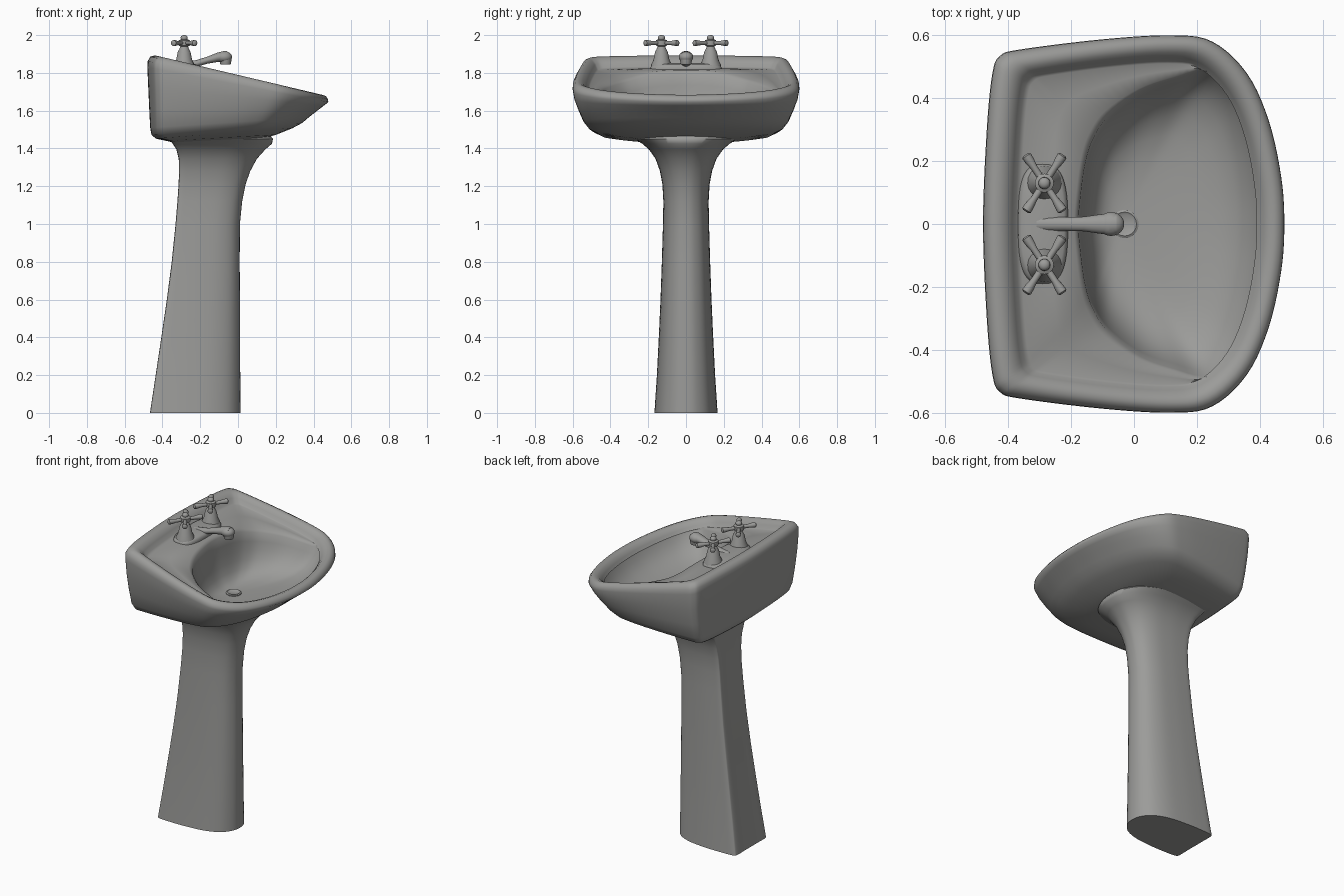
import bpy, bmesh, math
from mathutils import Vector

if "Cube" in bpy.data.objects:
    bpy.data.objects.remove(bpy.data.objects["Cube"])

mat = bpy.data.materials.new("grey_ceramic")
mat.diffuse_color = (0.33, 0.33, 0.32, 1)
mat.use_nodes = True
mat.node_tree.nodes["Principled BSDF"].inputs["Base Color"].default_value = mat.diffuse_color


def finish(ob, angle=50):
    ob.data.materials.append(mat)
    bpy.ops.object.select_all(action='DESELECT')
    ob.select_set(True)
    bpy.context.view_layer.objects.active = ob
    bpy.ops.object.shade_smooth_by_angle(angle=math.radians(angle))


def loft(name, rings, angle=50):
    """Skin a stack of equal-length rings and cap both ends."""
    bm = bmesh.new()
    vs = [[bm.verts.new(p) for p in r] for r in rings]
    n = len(vs[0])
    for a, b in zip(vs, vs[1:]):
        for i in range(n):
            j = (i + 1) % n
            bm.faces.new((a[i], a[j], b[j], b[i]))
    bm.faces.new(vs[0])
    bm.faces.new(vs[-1])
    bmesh.ops.recalc_face_normals(bm, faces=bm.faces)
    me = bpy.data.meshes.new(name)
    bm.to_mesh(me)
    bm.free()
    ob = bpy.data.objects.new(name, me)
    bpy.context.collection.objects.link(ob)
    finish(ob, angle)
    return ob


def outline(half, k=5):
    """Mirror half an outline in y and round it with a closed spline."""
    p = [Vector(q) for q in half]
    p += [Vector((q.x, -q.y)) for q in p[-2:0:-1]]
    out, n = [], len(p)
    for i in range(n):
        a, b, c, d = (p[(i + o) % n] for o in (-1, 0, 1, 2))
        for s in range(k):
            t = s / k
            out.append(0.5 * (2*b + (c-a)*t + (2*a-5*b+4*c-d)*t*t + (3*b-a-3*c+d)*t**3))
    return out


def tube(name, prof, origin, axis=(0, 0, 1), n=20):
    """Turned part: profile of (distance, radius) along an axis."""
    q = Vector((0, 0, 1)).rotation_difference(Vector(axis))
    o = Vector(origin)
    return loft(name, [[o + q @ Vector((r*math.cos(2*math.pi*i/n), r*math.sin(2*math.pi*i/n), h))
                        for i in range(n)] for h, r in prof])


# basin: outer shell, rolled rim, tap deck and bowl in one skin
rim = outline([(.48, 0), (.47, .15), (.43, .33), (.36, .48), (.25, .58), (.12, .60),
               (-.1, .587), (-.36, .555), (-.425, .535), (-.45, .48), (-.468, .3), (-.48, 0)])
bowl = outline([(.40, 0), (.393, .13), (.365, .28), (.315, .41), (.235, .485), (.13, .465),
                (.02, .425), (-.08, .35), (-.13, .275), (-.155, .2), (-.17, .1), (-.178, 0)])


def rim_ring(x0, x1, ys, z0, z1):
    r = []
    for p in rim:
        t = (p.x + .48) / .96
        r.append(Vector((x0 + (x1-x0)*t, p.y*ys, z0 + (z1-z0)*t)))
    return r


rings = [rim_ring(*a) for a in [
    (-.31, .12, .30, 1.425, 1.45), (-.38, .20, .60, 1.44, 1.472), (-.435, .29, .78, 1.452, 1.508),
    (-.458, .34, .86, 1.472, 1.535), (-.465, .375, .905, 1.51, 1.565), (-.47, .42, .95, 1.61, 1.60),
    (-.475, .455, .985, 1.72, 1.627), (-.48, .478, 1.0, 1.83, 1.645), (-.478, .477, .997, 1.862, 1.66),
    (-.465, .465, .975, 1.886, 1.677), (-.44, .445, .945, 1.893, 1.684), (-.41, .42, .91, 1.885, 1.676),
    (-.388, .402, .88, 1.86, 1.657), (-.375, .395, .862, 1.835, 1.645), (-.36, .39, .85, 1.826, 1.64)]]


def edge_z(p):
    bump = .035 * math.exp(-(p.y/.26)**4) if p.x < 0 else 0
    return 1.825 - .245*(p.x + .365) + bump


foot = rings[-1]
edge = [Vector((p.x, p.y, edge_z(p))) for p in bowl]
rings.append([f.lerp(e, .5) + Vector((0, 0, .006)) for f, e in zip(foot, edge)])
rings.append([f.lerp(e, .93) for f, e in zip(foot, edge)])
for s, f in [(.99, .05), (.95, .25), (.90, .44), (.83, .62), (.72, .79), (.58, .90), (.42, .96), (.25, .99), (.1, 1)]:
    rings.append([Vector((-.04 + (e.x+.04)*s, e.y*s, e.z + (1.5-e.z)*f)) for e in edge])
loft("basin", rings, 75)

# drain in the bowl floor
tube("drain", [(0, .045), (.008, .045), (.012, .038), (.007, .03)], (-.03, 0, 1.497))

# pedestal: flat back, rounded front
plan = outline([(1, 0), (.95, .35), (.74, .7), (.35, .92), (-.2, 1), (-.7, 1),
                (-.94, .97), (-1, .86), (-1, .4), (-1, 0)])
levels = [(-.465, .013, .166, 0), (-.435, .012, .153, .2), (-.405, .011, .143, .4), (-.376, .01, .134, .6),
          (-.35, .009, .127, .8), (-.33, .01, .121, 1.0), (-.32, .022, .119, 1.12), (-.314, .04, .124, 1.21),
          (-.311, .065, .137, 1.28), (-.313, .10, .16, 1.345), (-.325, .145, .195, 1.395),
          (-.345, .18, .23, 1.425), (-.36, .185, .27, 1.45), (-.34, .17, .25, 1.47)]
loft("pedestal", [[((a+b)/2 + p.x*(b-a)/2, p.y*w, z) for p in plan] for a, b, w, z in levels], 60)

# tap base plate
oval = [(math.copysign(abs(math.cos(a))**.7, math.cos(a)), math.copysign(abs(math.sin(a))**.7, math.sin(a)))
        for a in [2*math.pi*i/48 for i in range(48)]]
loft("tap_plate", [[(-.29 + u*.08*s, v*.19*s, z) for u, v in oval]
                   for s, z in [(1, 1.79), (1, 1.825), (.96, 1.838), (.85, 1.846), (.5, 1.852)]])

# two taps with cross handles
for side, sy in (("left", -1), ("right", 1)):
    c = Vector((-.285, .13*sy, 0))
    tube(side + "_tap_stem", [(1.82, .058), (1.845, .054), (1.87, .042), (1.91, .034), (1.925, .026),
                              (1.94, .02), (1.945, .03), (1.972, .03), (1.978, .017), (1.984, .019),
                              (1.992, .018), (1.998, .011), (2.0, .004)], c)
    for i, (dx, dy) in enumerate([(1, 1), (1, -1), (-1, 1), (-1, -1)]):
        tube(f"{side}_handle_arm_{i}", [(0, .011), (.06, .011), (.085, .015), (.103, .016), (.108, .009)],
             c + Vector((0, 0, 1.958)), (dx*.058, dy*.088, 0), 12)

# spout: rising arm, rounded head and outlet
path = [(-.31, 1.835, .022), (-.22, 1.85, .021), (-.16, 1.868, .022), (-.11, 1.882, .029),
        (-.075, 1.888, .033), (-.055, 1.888, .031)]
loft("spout_arm", [[(x, r*1.05*math.cos(2*math.pi*i/20), z + r*.85*math.sin(2*math.pi*i/20)) for i in range(20)]
                   for x, z, r in path])
bpy.ops.mesh.primitive_uv_sphere_add(segments=24, ring_count=14, location=(-.073, 0, 1.884))
head = bpy.context.object
head.name = "spout_head"
head.scale = (.042, .038, .031)
finish(head)
tube("spout_outlet", [(0, .027), (.01, .03), (.04, .032)], (-.066, 0, 1.845))
